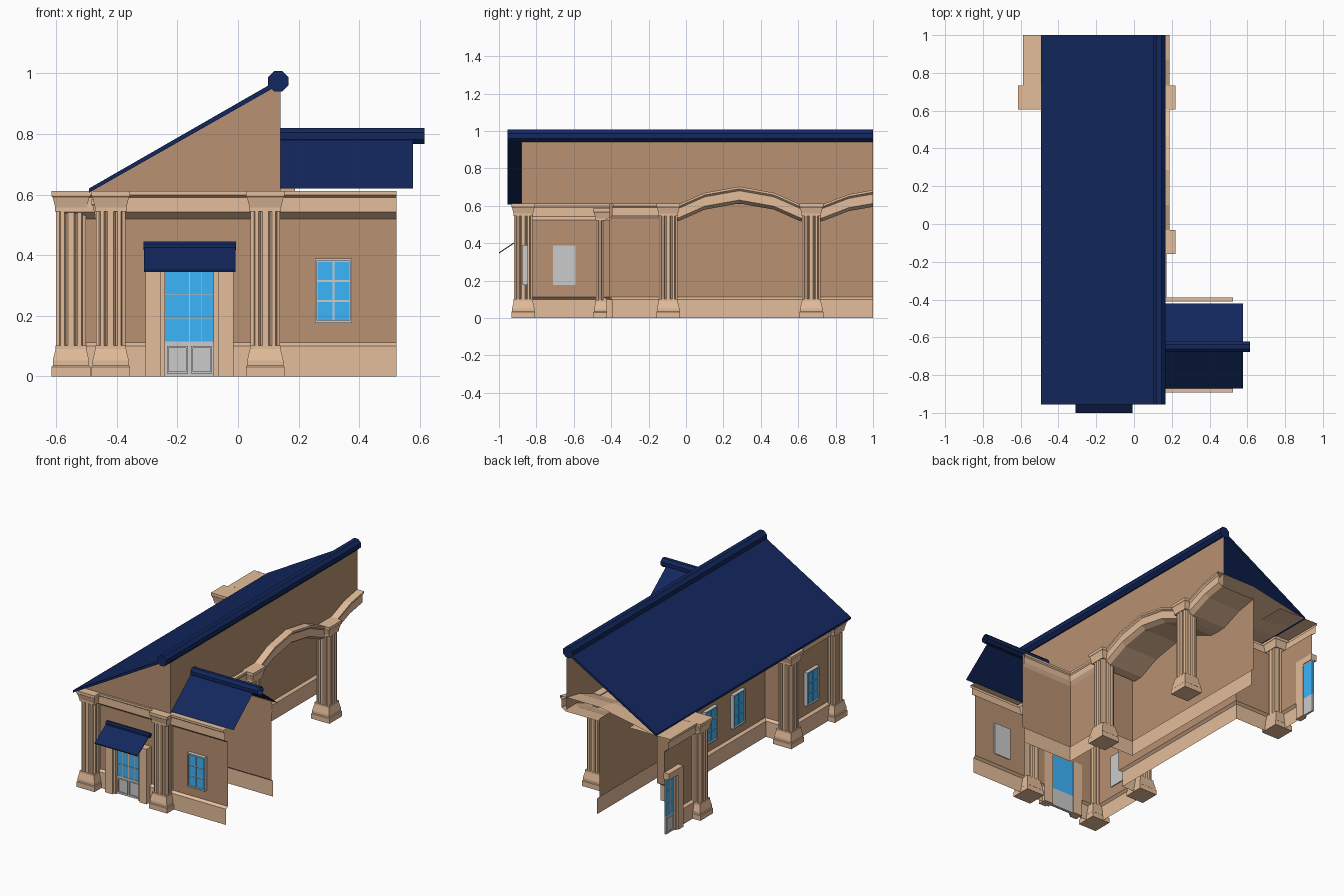
import bpy, bmesh, math
from mathutils import Vector

if "Cube" in bpy.data.objects:
    bpy.data.objects.remove(bpy.data.objects["Cube"])


def material(name, rgb):
    m = bpy.data.materials.new(name)
    m.diffuse_color = (*rgb, 1)
    m.use_nodes = True
    m.node_tree.nodes["Principled BSDF"].inputs["Base Color"].default_value = m.diffuse_color
    return m


WALL = material("wall_brown", (.48, .285, .165))
TRIM = material("trim_beige", (.78, .51, .325))
ROOF = material("roof_navy", (.006, .020, .110))
GLASS = material("glass_blue", (.045, .46, .97))


def mesh(name, verts, faces, mat=None):
    me = bpy.data.meshes.new(name)
    me.from_pydata([tuple(v) for v in verts], [], faces)
    bm = bmesh.new()
    bm.from_mesh(me)
    bmesh.ops.recalc_face_normals(bm, faces=bm.faces)
    bm.to_mesh(me)
    bm.free()
    if mat:
        me.materials.append(mat)
    ob = bpy.data.objects.new(name, me)
    bpy.context.collection.objects.link(ob)
    return ob


def loft(name, rows, mat, ring=False, caps=False):
    """Quad strips between equal-length rows of points."""
    n = len(rows[0])
    faces = [(r * n + i, r * n + (i + 1) % n, (r + 1) * n + (i + 1) % n, (r + 1) * n + i)
             for r in range(len(rows) - 1) for i in range(n if ring else n - 1)]
    if caps:
        faces += [tuple(range(n)), tuple(range((len(rows) - 1) * n, len(rows) * n))]
    return mesh(name, [p for r in rows for p in r], faces, mat)


def box(name, a, b, mat=None):
    ring = [(0, 0), (1, 0), (1, 1), (0, 1)]
    rows = [[((a, b)[i][0], (a, b)[j][1], z) for i, j in ring] for z in (a[2], b[2])]
    return loft(name, rows, mat, True, True)


def sweep(name, path, profile, mat):
    """Sweep an (offset, z) profile along a plan path, mitred, offset to the left."""
    pts = [Vector(p) for p in path]
    dirs = [(b - a).normalized() for a, b in zip(pts, pts[1:])]
    nor = [Vector((-d.y, d.x)) for d in dirs]
    rows = []
    for i, p in enumerate(pts):
        a, b = nor[max(i - 1, 0)], nor[min(i, len(nor) - 1)]
        m = (a + b) / (1 + a.dot(b))
        rows.append([(p.x + m.x * o, p.y + m.y * o, z) for o, z in profile])
    return loft(name, rows, mat)


# Walls and plinths, broken at the two doorways
left_side = [(-.42, -.85), (-.42, -.44), (-.25, -.44), (-.25, .65), (-.545, .65)]
front_right = [(.523, -.85), (-.08, -.85)]
left_run = [(-.24, -.85)] + left_side + [(-.545, .91)]
gallery = [(-.09, 1), (-.09, -.12), (.15, -.12), (.15, -.41), (.523, -.41)]
plinth = [(0, 0), (.016, 0), (.016, .1), (0, .112)]
for label, path, top in (("front_right", front_right, .525), ("left", left_run, .525),
                         ("gallery", gallery, .612)):
    sweep(label + "_wall", path, [(0, .112), (0, top)], WALL)
    sweep(label + "_plinth", path, plinth[1:], TRIM)
sweep("wall_over_front_door", [(-.08, -.85), (-.24, -.85)], [(0, .34), (0, .525)], WALL)
sweep("wall_over_side_door", [(-.545, .91), (-.545, 1)], [(0, .34), (0, .525)], WALL)

# Cornices
cornice = [(0, .52), (.03, .542), (.03, .59), (.042, .598), (.042, .612), (0, .612)]
sweep("outer_cornice", [(.523, -.85)] + left_side + [(-.545, 1)], cornice, TRIM)
sweep("wing_rear_cornice", [(.15, -.05), (.15, -.41), (.523, -.41)],
      [(o * .5, z + .01 * (z < .56)) for o, z in cornice], TRIM)

# Gable and upper side wall
mesh("front_gable", [(-.487, -.88, .61), (.14, -.88, .61), (.14, -.88, .97)], [(0, 1, 2)], WALL)
mesh("upper_side_wall", [(.14, -.88, .61), (.14, 1, .61), (.14, 1, .96), (.14, -.88, .96)],
     [(0, 1, 2, 3)], WALL)

# Arched arcade with its vault, cut off at the rear edge
arch = [(-.1, .605), (-.04, .608), (.1, .67), (.285, .703), (.47, .67),
        (.61, .608), (.67, .605), (.73, .608), (.87, .662), (1, .685)]
band = [(-.09, -.09), (.15, -.09), (.178, -.072), (.178, -.022), (.188, -.012), (.188, 0), (-.09, 0)]
loft("arcade_vault", [[(x, y, z + d) for x, d in band] + [(-.48, y, .61)] for y, z in arch], TRIM)
mesh("left_wing_top", [(-.546, .65, .611), (-.3, .65, .611), (-.3, 1, .611), (-.546, 1, .611)],
     [(0, 1, 2, 3)], TRIM)


# Fluted columns
def column(name, x, y, h=.612):
    def square(r, z):
        return [(x + sx * r, y + sy * r, z * h / .612)
                for sx, sy in ((-1, -1), (1, -1), (1, 1), (-1, 1))]
    base = [(.064, 0), (.064, .032), (.06, .036), (.06, .052), (.051, .09), (.051, .102), (.046, .102)]
    cap = [(.046, .545), (.052, .545), (.052, .558), (.06, .59), (.064, .594), (.064, .612)]
    loft(name + "_base", [square(*p) for p in base], TRIM, True, True)
    loft(name + "_capital", [square(*p) for p in cap], TRIM, True, True)
    side = [(-.034, .049), (-.022, .049), (-.016, .041), (-.010, .049), (.010, .049),
            (.016, .041), (.022, .049), (.034, .049), (.038, .038)]
    ring = []
    for k in range(4):
        c, s = round(math.cos(k * math.pi / 2)), round(math.sin(k * math.pi / 2))
        ring += [(t * c + d * s, d * c - t * s) for t, d in side]
    loft(name + "_shaft", [[(x + u, y + v, z) for u, v in ring]
                           for z in (.1 * h / .612, .548 * h / .612)], TRIM, True, True)


column("front_left_column", -.42, -.87)
column("front_right_column", .09, -.87)
column("arcade_column_1", .155, -.095)
column("arcade_column_2", .155, .67)
column("left_wing_column", -.551, .67)
column("left_wall_column", -.42, -.432, .585)


# Placement on a wall: u along the wall, d outwards, z up
def on_front(cx, wy, s=1):
    return lambda u, d, z: (cx + s * u, wy - d, z)


def on_left(wx, cy, depth=1):
    return lambda u, d, z: (wx - d * depth, cy - u, z)


def panel(name, place, u, d, z, mat=None):
    return box(name, place(u[0], d[0], z[0]), place(u[1], d[1], z[1]), mat)


# Windows: pale frame with two by three panes
def window(name, place):
    panel(name + "_backing", place, (-.06, .06), (-.006, .014), (.178, .388))
    for s, (a, b) in enumerate(((-.061, -.054), (.054, .061))):
        panel(f"{name}_jamb_{s}", place, (a, b), (0, .024), (.178, .388))
        lo, hi = ((.176, .184), (.382, .39))[s]
        panel(f"{name}_rail_{s}", place, (-.061, .061), (0, .024), (lo, hi))
    for c in (-.053, .003):
        for r in range(3):
            z = .186 + r * .066
            panel(f"{name}_pane", place, (c, c + .05), (.01, .017), (z, z + .06), GLASS)


window("wing_window", on_front(.315, -.85))
window("left_window_1", on_left(-.42, -.65))
window("left_window_2", on_left(-.25, -.15))
window("left_window_3", on_left(-.25, .13))


# Half of a glazed double door
def half_door(name, place):
    panel(name + "_pilaster", place, (.095, .145), (-.004, .05), (0, .35), TRIM)
    panel(name + "_reveal", place, (.08, .097), (-.004, .038), (0, .35), TRIM)
    panel(name + "_leaf", place, (0, .082), (.004, .022), (0, .115))
    panel(name + "_glass", place, (0, .082), (.004, .02), (.115, .35), GLASS)
    for u in (0, .040):
        panel(name + "_glazing_bar", place, (u, u + .002), (.02, .023), (.115, .35), TRIM)
    for z in (.19, .27, .347):
        panel(name + "_cross_bar", place, (0, .082), (.02, .023), (z, z + .002), TRIM)
    for a, b, lo, hi in ((.005, .011, .01, .1), (.069, .075, .01, .1),
                         (.011, .069, .01, .016), (.011, .069, .094, .1)):
        panel(name + "_moulding", place, (a, b), (.02, .028), (lo, hi))


half_door("front_door_left", on_front(-.16, -.85, -1))
half_door("front_door_right", on_front(-.16, -.85))
half_door("side_door_half", on_left(-.545, 1, .7))
panel("side_door_lintel", on_left(-.545, 1, .7), (0, .145), (-.004, .05), (.35, .39), TRIM)


# Roofs
def along(name, profile, axis, a, b, caps=True):
    pt = (lambda p, t: (p[0], t, p[1])) if axis == "y" else (lambda p, t: (t, p[0], p[1]))
    return loft(name, [[pt(p, t) for p in profile] for t in (a, b)], ROOF, caps, caps)


def octagon(cx, cz, r):
    return [(cx + r * math.cos(math.radians(22.5 + 45 * k)), cz + r * math.sin(math.radians(22.5 + 45 * k)))
            for k in range(8)]


along("main_roof", [(-.492, .606), (.135, .962), (.135, .98), (-.492, .620)], "y", -.955, 1)
along("main_ridge_roll", octagon(.133, .974, .036), "y", -.955, 1)
along("wing_roof", [(-.87, .62), (-.65, .80), (-.42, .62)], "x", .14, .578, False)
roll = octagon(-.65, .793, .029)
along("wing_ridge_roll", roll + roll[:1], "x", .14, .615, False)
along("door_awning", [(-1, .345), (-.87, .432), (-.87, .438), (-1, .351)], "x", -.31, -.008)
along("awning_ridge_roll", octagon(-.875, .431, .015), "x", -.312, -.006)
